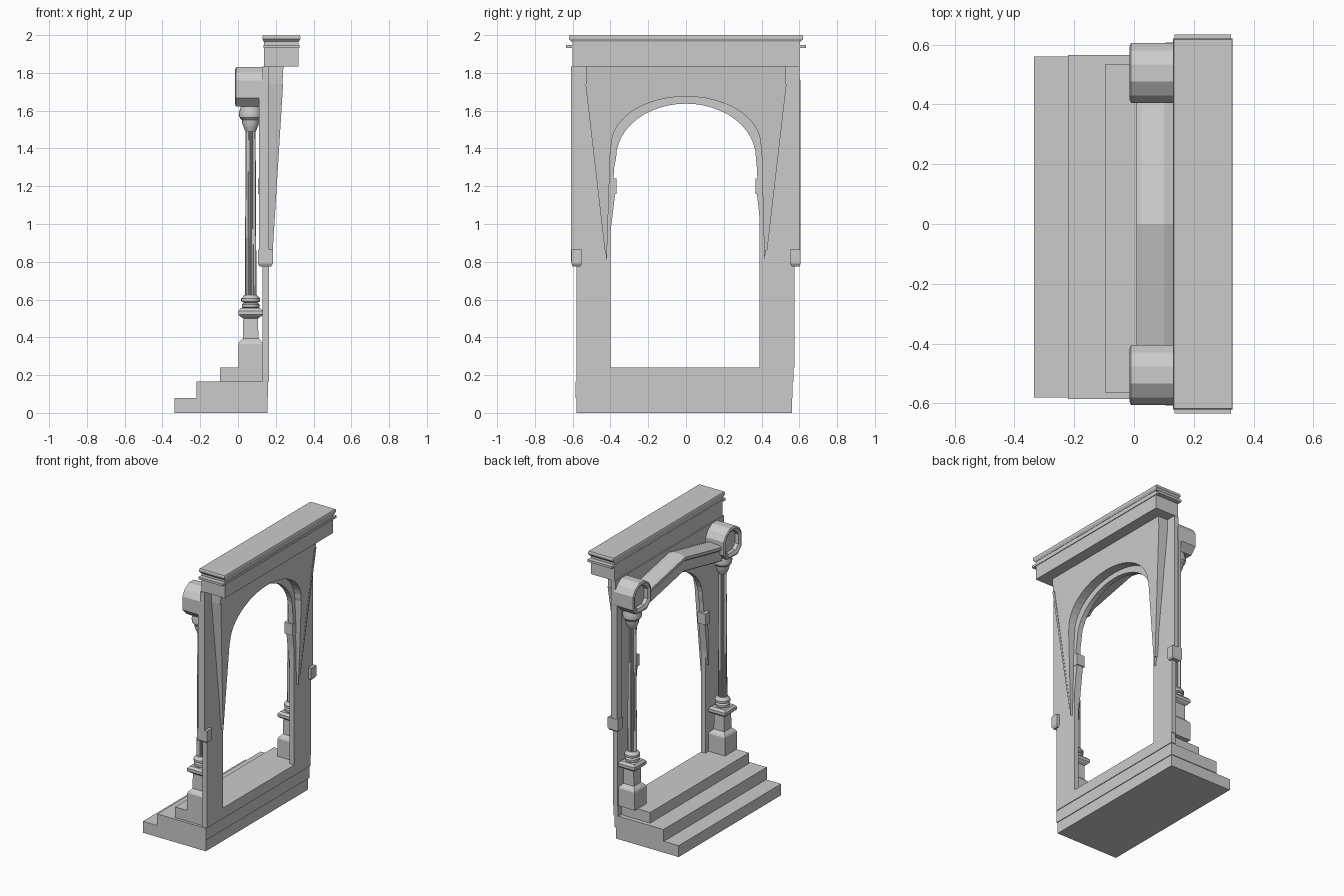
import bpy, bmesh, math

if "Cube" in bpy.data.objects:
    bpy.data.objects.remove(bpy.data.objects["Cube"])


def make(name, verts, faces, smooth=False):
    me = bpy.data.meshes.new(name)
    me.from_pydata(verts, [], faces)
    bm = bmesh.new()
    bm.from_mesh(me)
    bmesh.ops.recalc_face_normals(bm, faces=bm.faces)
    bm.to_mesh(me)
    bm.free()
    ob = bpy.data.objects.new(name, me)
    bpy.context.collection.objects.link(ob)
    if smooth:
        bpy.context.view_layer.objects.active = ob
        ob.select_set(True)
        bpy.ops.object.shade_smooth_by_angle(angle=math.radians(30))
        ob.select_set(False)
    return ob


def loft(name, rings, smooth=False):
    """Skin a list of equal-length closed rings, with both ends capped."""
    n = len(rings[0])
    faces = [tuple(range(n)), tuple(range((len(rings) - 1) * n, len(rings) * n))]
    for k in range(len(rings) - 1):
        for i in range(n):
            j = (i + 1) % n
            faces.append((k*n + i, k*n + j, k*n + n + j, k*n + n + i))
    return make(name, [v for r in rings for v in r], faces, smooth)


def box(name, x0, x1, y0, y1, z0, z1):
    return loft(name, [[(x0, y0, z), (x1, y0, z), (x1, y1, z), (x0, y1, z)] for z in (z0, z1)])


def slab(name, pts, back, front):
    """Extrude a y-z outline along x; back and front give x as functions of z."""
    return loft(name, [[(f(z), y, z) for y, z in pts] for f in (back, front)])


def lathe(name, prof, cx, cy, n, flute=1.0, square=False):
    k, a0 = (math.sqrt(2), math.pi / 4) if square else (1, 0)
    rings = []
    for r, z in prof:
        rings.append([(cx + r*k*(flute if i % 2 else 1)*math.cos(a0 + i*math.tau/n),
                       cy + r*k*(flute if i % 2 else 1)*math.sin(a0 + i*math.tau/n), z)
                      for i in range(n)])
    return loft(name, rings, not square and flute == 1)


def arch(ry, spring, rise, n=24):
    return [(-ry*math.cos(math.pi*i/n), spring + rise*math.sin(math.pi*i/n)) for i in range(n + 1)]


# Three steps
box("bottom_step", -.335, .155, -.58, .56, 0, .08)
box("middle_step", -.22, .16, -.585, .565, .08, .165)
box("top_step", -.095, .16, -.565, .535, .165, .24)
box("threshold", .13, .165, -.58, .57, .165, .24)

# Wall with arched opening
wall = [(-.58, .24), (-.58, .8), (-.61, .8), (-.61, 1.835), (.6, 1.835), (.6, .8),
        (.575, .8), (.575, .24), (.39, .24), (.39, 1.0), (.375, 1.3)]
wall += [(y, z) for y, z in reversed(arch(.37, 1.35, .287))]
wall += [(-.38, 1.3), (-.4, 1.0), (-.4, .24)]
slab("arched_wall", wall, lambda z: .13, lambda z: .165)

# Outward-leaning spandrel around the arch
lean = lambda z: .18 + max(z - .86, 0) * .062
span = [(-.42, .8), (-.53, 1.74), (-.53, 1.835), (.53, 1.835), (.53, 1.74), (.415, .8), (.40, 1.4)]
span += [(y, z) for y, z in reversed(arch(.395, 1.42, .255))] + [(-.40, 1.4)]
slab("spandrel", span, lambda z: .15, lean)

for s, side in ((1, "right"), (-1, "left")):
    # Outer corbels and back piers
    y0, y1 = sorted((s*.55, s*.606))
    box(side + "_back_pier", .112, .135, y0, y1, .865, 1.67)
    loft(side + "_corbel", [[(.145 + dx*h, s*.579 - h2, z), (.145 + dx*h, s*.579 + h2, z),
                             (.145 - dx*h, s*.579 + h2, z), (.145 - dx*h, s*.579 - h2, z)]
                            for dx, h, h2, z in ((1, .03, .02, .775), (1, .04, .028, .79),
                                                 (1, .04, .028, .865))])
    # Impost block with a tapering pendant
    y0, y1 = sorted((s*.368, s*.415))
    box(side + "_impost", .105, .168, y0, y1, 1.16, 1.24)
    slab(side + "_pendant", [(s*.375, 1.16), (s*.41, 1.16), (s*.422, .86), (s*.412, .86)],
         lambda z: .115, lambda z: .165)
    # Slanted rib along the spandrel edge
    slab(side + "_spandrel_rib", [(s*.42, .86), (s*.515, 1.74), (s*.532, 1.74), (s*.43, .86)],
         lambda z: lean(z) - .02, lambda z: lean(z) + .004)

    # Column: square pedestal, turned base, fluted shaft, turned capital
    cx, cy = .067, s*.503
    lathe(side + "_pedestal", [(.065, .24), (.065, .365), (.06, .375), (.041, .395), (.039, .5),
                               (.055, .51), (.065, .52), (.065, .54), (.052, .555)],
          cx, cy, 4, square=True)
    lathe(side + "_column_base", [(.036, .55), (.047, .56), (.047, .575), (.036, .583),
                                  (.05, .59), (.05, .605), (.033, .625)], cx, cy, 20)
    lathe(side + "_column_shaft", [(.031, .61), (.026, 1.51)], cx, cy, 32, flute=.84)
    lathe(side + "_capital", [(.028, 1.49), (.036, 1.51), (.044, 1.53), (.046, 1.55), (.06, 1.565),
                              (.063, 1.59), (.055, 1.61), (.055, 1.63)], cx, cy, 20)

    # Octagonal block above the capital, with a recessed front
    oct8 = [(-.055, -.105), (-.1, -.06), (-.1, .035), (-.075, .075), (-.028, .105),
            (.028, .105), (.075, .075), (.1, .035), (.1, -.06), (.055, -.105)]
    loft(side + "_capital_block",
         [[(x, s*.505 + y*k, 1.726 + z*k) for y, z in oct8]
          for x, k in ((.02, .68), (-.005, .7), (-.015, .88), (-.01, 1), (.14, 1))])

# Gabled beam with a moulded section, running between the blocks
sec = [(.02, -.05), (.02, .02), (.008, .03), (.008, .05), (.025, .06), (.1, .065), (.13, .055),
       (.13, -.06), (.035, -.06)]
loft("gabled_beam", [[(x, y, zc + z) for x, z in sec]
                     for y, zc in ((-.43, 1.665), (0, 1.755), (.43, 1.665))])

# Cornice
def tier(name, levels):
    loft(name, [[(x0, -h, z), (x1, -h, z), (x1, h, z), (x0, h, z)] for x0, x1, h, z in levels])

box("cornice_frieze", .137, .32, -.602, .602, 1.835, 1.98)
tier("cornice_fillet", [(.135, .325, .634, 1.932), (.135, .325, .634, 1.948)])
tier("cornice_top", [(.135, .322, .606, 1.965), (.13, .33, .62, 1.98),
                     (.13, .33, .62, 1.992), (.133, .327, .616, 2.0)])
